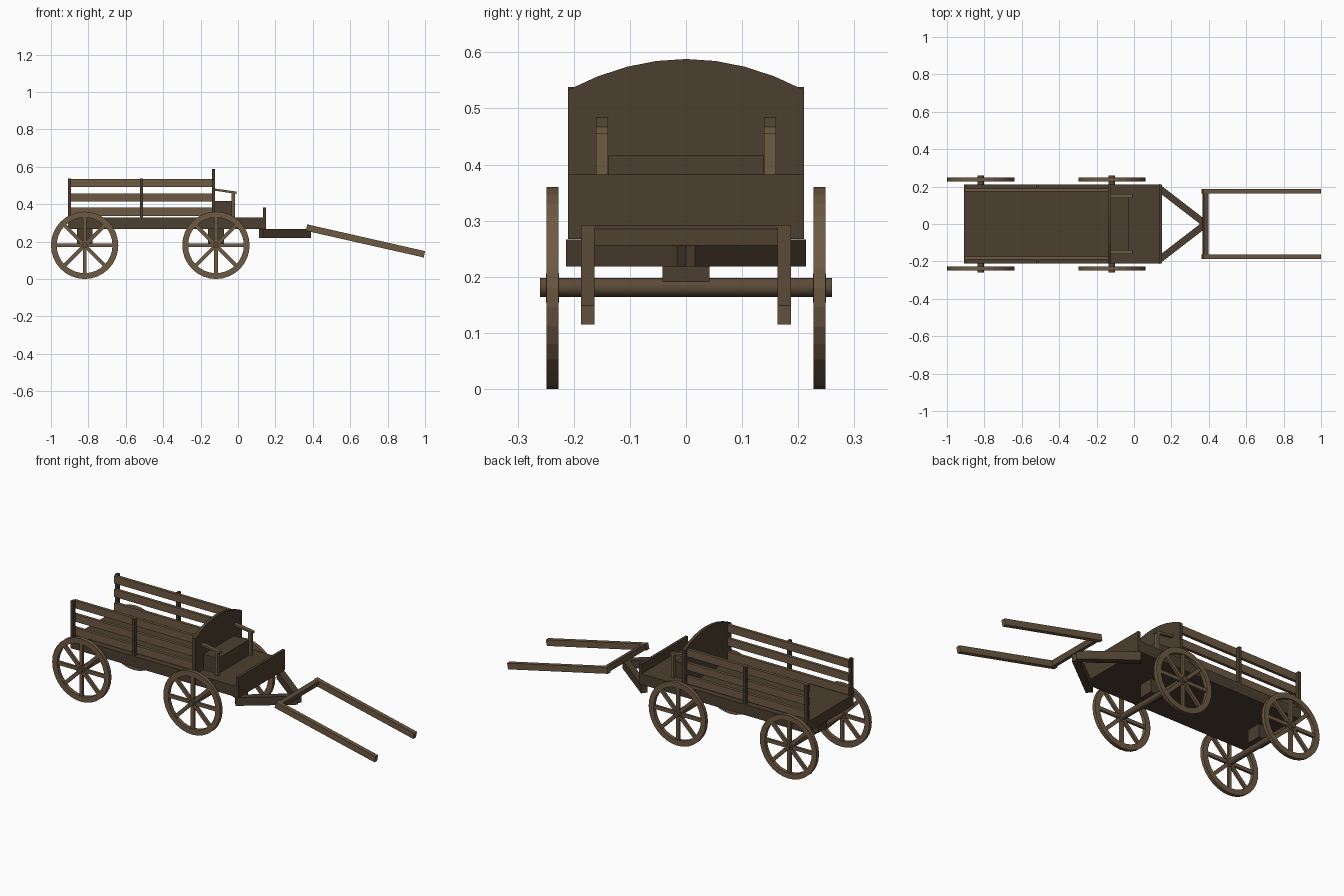
import bpy, bmesh, math
from mathutils import Matrix, Vector

if "Cube" in bpy.data.objects:
    bpy.data.objects.remove(bpy.data.objects["Cube"])


def material(name, rgb):
    m = bpy.data.materials.new(name)
    m.diffuse_color = (*rgb, 1)
    m.use_nodes = True
    m.node_tree.nodes["Principled BSDF"].inputs["Base Color"].default_value = m.diffuse_color
    return m


DARK = material("dark wood", (0.072, 0.049, 0.029))
LIGHT = material("light wood", (0.155, 0.102, 0.056))
MID = material("mid wood", (0.105, 0.069, 0.041))


def finish(name, bm, mat):
    bmesh.ops.recalc_face_normals(bm, faces=bm.faces)
    me = bpy.data.meshes.new(name)
    bm.to_mesh(me)
    bm.free()
    me.materials.append(mat)
    ob = bpy.data.objects.new(name, me)
    bpy.context.collection.objects.link(ob)
    return ob


def prism(name, pts, depth, mat):
    """Extrude a closed outline of 3D points along a depth vector."""
    bm = bmesh.new()
    f = bm.faces.new([bm.verts.new(p) for p in pts])
    g = bmesh.ops.extrude_face_region(bm, geom=[f])
    bmesh.ops.translate(bm, vec=depth,
                        verts=[v for v in g["geom"] if isinstance(v, bmesh.types.BMVert)])
    return finish(name, bm, mat)


def box(name, x, y, z, mat):
    return prism(name, [(x[0], y[0], z[0]), (x[1], y[0], z[0]), (x[1], y[1], z[0]), (x[0], y[1], z[0])],
                 (0, 0, z[1] - z[0]), mat)


def cyl(bm, r, length, n, centre):
    bmesh.ops.create_cone(bm, cap_ends=True, segments=n, radius1=r, radius2=r, depth=length,
                          matrix=Matrix.Translation(centre) @ Matrix.Rotation(math.pi / 2, 4, 'X'))


def wheel(name, cx, cy, cz=0.18, ro=0.18, ri=0.149, half=0.0105, n=32):
    bm = bmesh.new()
    # rim: rectangular ring
    rings = []
    for i in range(n):
        a = 2 * math.pi * i / n
        rings.append([bm.verts.new((cx + r * math.cos(a), cy + d, cz + r * math.sin(a)))
                      for r, d in ((ro, -half), (ro, half), (ri, half), (ri, -half))])
    for i in range(n):
        p, q = rings[i], rings[(i + 1) % n]
        for k in range(4):
            bm.faces.new((p[k], p[(k + 1) % 4], q[(k + 1) % 4], q[k]))
    # spokes: four bars through the hub
    for i in range(4):
        m = (Matrix.Translation((cx, cy, cz)) @ Matrix.Rotation(i * math.pi / 4, 4, 'Y')
             @ Matrix.Diagonal((2 * ri + 0.01, 0.014, 0.02, 1)))
        bmesh.ops.create_cube(bm, size=1, matrix=m)
    cyl(bm, 0.026, 2 * half + 0.002, 16, (cx, cy, cz))
    return finish(name, bm, LIGHT)


# running gear
for end, cx in (("rear", -0.82), ("front", -0.118)):
    bm = bmesh.new()
    cyl(bm, 0.017, 0.52, 20, (cx, 0, 0.181))
    axle = finish(end + "_axle", bm, MID)
    for p in axle.data.polygons:
        p.use_smooth = len(p.vertices) == 4
    box(end + "_axle_block", (cx - 0.042, cx + 0.042), (-0.042, 0.042), (0.191, 0.27), DARK)
    for side, s in (("right", -1), ("left", 1)):
        wheel(f"{end}_{side}_wheel", cx, s * 0.238)

# bed, footboard and seat
box("bed", (-0.91, 0.134), (-0.21, 0.21), (0.267, 0.328), DARK)
box("footboard", (0.134, 0.15), (-0.21, 0.21), (0.267, 0.382), DARK)
box("seat", (-0.122, -0.03), (-0.138, 0.138), (0.328, 0.416), DARK)

# arched headboard
arch = [(-0.14, -0.21 + 0.0525 * i, 0.533 + 0.055 * (1 - ((i - 4) / 4) ** 2)) for i in range(9)]
prism("headboard", [(-0.14, -0.21, 0.328)] + arch + [(-0.14, 0.21, 0.328)], (0.018, 0, 0), DARK)


def yspan(s, a, b):
    return tuple(sorted((s * a, s * b)))


for side, s in (("right", -1), ("left", 1)):
    # side rails and posts
    for i, z in enumerate(((0.337, 0.381), (0.415, 0.458), (0.492, 0.535))):
        box(f"{side}_rail_{i + 1}", (-0.905, -0.13), yspan(s, 0.174, 0.191), z, LIGHT)
    for i, x in enumerate((-0.902, -0.515)):
        box(f"{side}_post_{i + 1}", (x - 0.008, x + 0.008), yspan(s, 0.188, 0.21), (0.325, 0.538), DARK)

    # armrests
    y = yspan(s, 0.139, 0.16)
    w = y[1] - y[0]
    box(side + "_arm_post", (-0.034, -0.016), y, (0.328, 0.462), LIGHT)
    prism(side + "_armrest", [(-0.125, y[0], 0.472), (-0.008, y[0], 0.455),
                              (-0.008, y[0], 0.467), (-0.125, y[0], 0.484)], (0, w, 0), LIGHT)

    # hitch beam running to the centre
    a, b = Vector((0.123, s * 0.2, 0.218)), Vector((0.38, s * 0.002, 0.218))
    d = (b - a).normalized()
    n = Vector((-d.y, d.x, 0)) * 0.018
    prism(side + "_hitch_beam", [a - n, b - n, b + n, a + n], (0, 0, 0.048), DARK)

    # sloping shaft
    y = yspan(s, 0.163, 0.187)
    prism(side + "_shaft", [(0.362, y[0], 0.258), (0.993, y[0], 0.115), (1.0, y[0], 0.149),
                            (0.37, y[0], 0.292)], (0, y[1] - y[0], 0), LIGHT)

# crossbar between the shafts
prism("crossbar", [(0.366, -0.165, 0.262), (0.391, -0.165, 0.256), (0.398, -0.165, 0.285),
                   (0.373, -0.165, 0.291)], (0, 0.33, 0), MID)
